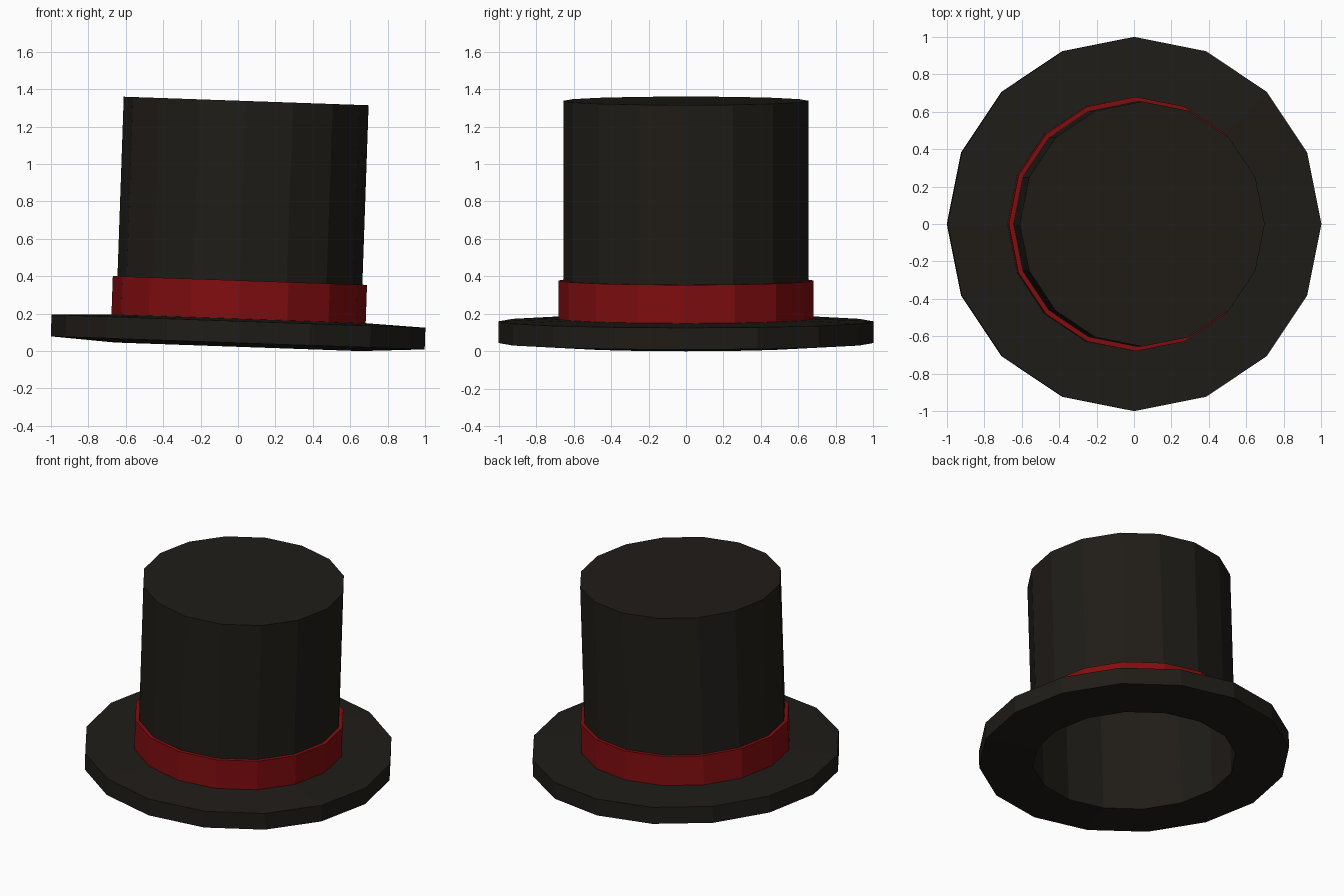
import bpy, bmesh
from math import cos, sin, pi, radians
from mathutils import Matrix

if "Cube" in bpy.data.objects:
    bpy.data.objects.remove(bpy.data.objects["Cube"])

SIDES = 16
TILT = Matrix.Translation((-0.003, 0, 0)) @ Matrix.Rotation(radians(2), 4, 'Y')


def material(name, rgb):
    mat = bpy.data.materials.new(name)
    mat.diffuse_color = (*rgb, 1)
    mat.use_nodes = True
    mat.node_tree.nodes["Principled BSDF"].inputs["Base Color"].default_value = mat.diffuse_color
    return mat


def lathe(name, profile, mat, cap_top=False):
    """Spin (radius, z) points, listed from bottom to top along the outside."""
    bm = bmesh.new()
    rings = [[bm.verts.new((r * cos(2 * pi * i / SIDES), r * sin(2 * pi * i / SIDES), z))
              for i in range(SIDES)] for r, z in profile]
    for a, b in zip(rings, rings[1:]):
        for i in range(SIDES):
            j = (i + 1) % SIDES
            bm.faces.new((a[i], a[j], b[j], b[i]))
    if cap_top:
        bm.faces.new(rings[-1])
    mesh = bpy.data.meshes.new(name)
    bm.to_mesh(mesh)
    bm.free()
    mesh.materials.append(mat)
    obj = bpy.data.objects.new(name, mesh)
    obj.matrix_world = TILT
    bpy.context.collection.objects.link(obj)
    return obj


felt = material("black_felt", (0.014, 0.012, 0.009))
ribbon = material("red_ribbon", (0.22, 0.004, 0.005))

# Brim, slightly thinner at its outer edge
lathe("brim", [(0.655, 0.023), (1, 0.044), (1, 0.16), (0.655, 0.174)], felt)

# Hollow crown, open underneath, closed on top
lathe("crown", [(0.655, 0.023), (0.655, 1.338)], felt, cap_top=True)

# Ribbon band around the base of the crown
lathe("hat_band", [(0.68, 0.165), (0.68, 0.378), (0.655, 0.378)], ribbon)
